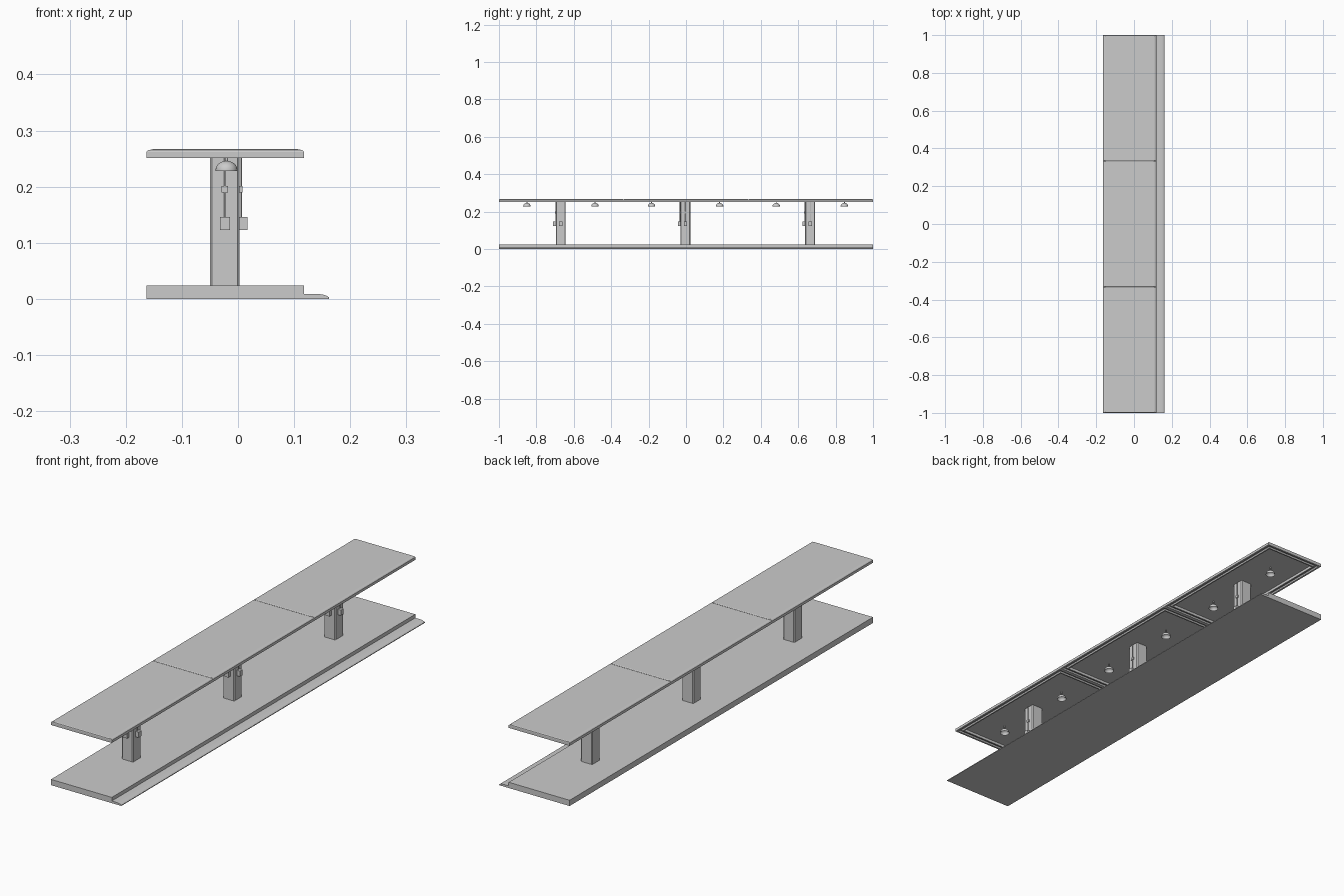
import bpy, bmesh, math

if "Cube" in bpy.data.objects:
    bpy.data.objects.remove(bpy.data.objects["Cube"])

GREY = bpy.data.materials.new("light_grey")
GREY.use_nodes = True
colour = (0.6, 0.6, 0.6, 1)
GREY.diffuse_color = colour
GREY.node_tree.nodes["Principled BSDF"].inputs["Base Color"].default_value = colour


def finish(bm, name):
    bmesh.ops.recalc_face_normals(bm, faces=bm.faces)
    mesh = bpy.data.meshes.new(name)
    bm.to_mesh(mesh)
    bm.free()
    mesh.materials.append(GREY)
    ob = bpy.data.objects.new(name, mesh)
    bpy.context.collection.objects.link(ob)
    return ob


def smooth(ob):
    bpy.ops.object.select_all(action="DESELECT")
    ob.select_set(True)
    bpy.context.view_layer.objects.active = ob
    bpy.ops.object.shade_smooth_by_angle(angle=math.radians(40))


def box(name, x, y, z):
    """Box from (min, max) pairs."""
    bm = bmesh.new()
    bmesh.ops.create_cube(bm, size=1)
    for v in bm.verts:
        v.co = [r[0] if c < 0 else r[1] for c, r in zip(v.co, (x, y, z))]
    return finish(bm, name)


def stacked(name, x, y, loops):
    """Rectangular rings (inset x, inset y, z) skinned in order, capped at both ends."""
    bm = bmesh.new()
    rings = []
    for ix, iy, z in loops:
        a, b, c, d = x[0] + ix, x[1] - ix, y[0] + iy, y[1] - iy
        rings.append([bm.verts.new((px, py, z))
                      for px, py in ((a, c), (b, c), (b, d), (a, d))])
    for r, s in zip(rings, rings[1:]):
        for i in range(4):
            j = (i + 1) % 4
            bm.faces.new((r[i], r[j], s[j], s[i]))
    bm.faces.new(rings[0])
    bm.faces.new(rings[-1])
    return finish(bm, name)


def rod(name, x, y, z0, z1, radius):
    bm = bmesh.new()
    bmesh.ops.create_cone(bm, cap_ends=True, segments=10, radius1=radius,
                          radius2=radius, depth=z1 - z0)
    bmesh.ops.translate(bm, verts=bm.verts, vec=(x, y, (z0 + z1) / 2))
    ob = finish(bm, name)
    smooth(ob)


def lathe(name, x, y, z, profile, steps=24):
    bm = bmesh.new()
    verts = [bm.verts.new((r, 0, h)) for r, h in profile]
    edges = [bm.edges.new(p) for p in zip(verts, verts[1:])]
    bmesh.ops.spin(bm, geom=verts + edges, cent=(0, 0, 0), axis=(0, 0, 1),
                   angle=math.tau, steps=steps, use_merge=True)
    bmesh.ops.remove_doubles(bm, verts=bm.verts, dist=1e-5)
    bmesh.ops.translate(bm, verts=bm.verts, vec=(x, y, z))
    smooth(finish(bm, name))


DECK = (-0.163, 0.118)
CEILING = 0.262

# Platform and its low rounded kerb
box("platform", DECK, (-1, 1), (0, 0.024))
bm = bmesh.new()
outline = [(0.118, 0), (0.162, 0), (0.162, 0.003), (0.157, 0.006),
           (0.15, 0.008), (0.14, 0.009), (0.118, 0.009)]
kerb = bm.faces.new([bm.verts.new((x, -1, z)) for x, z in outline])
ext = bmesh.ops.extrude_face_region(bm, geom=[kerb])["geom"]
bmesh.ops.translate(bm, vec=(0, 2, 0),
                    verts=[g for g in ext if isinstance(g, bmesh.types.BMVert)])
finish(bm, "kerb")

# Roof section: recessed ceiling, inner rib, groove, outer lip, rounded top edge
roof_rings = [(0.026, 0.026, CEILING), (0.026, 0.026, 0.251), (0.02, 0.02, 0.251),
              (0.02, 0.02, 0.258), (0.008, 0.008, 0.258), (0.008, 0.008, 0.251),
              (0, 0, 0.251), (0, 0, 0.262), (0.003, 0.001, 0.265),
              (0.012, 0.004, 0.267)]

# Hollow lamp bowl, outside then inside
R = 0.0195
arc = [math.radians(a) for a in range(0, 91, 15)]
bowl = [(R * math.cos(a), 0.002 + 0.016 * math.sin(a)) for a in arc]
inner = [(0.9 * r, 0.9 * h) for r, h in reversed(bowl)]
bowl = [(0, bowl[-1][1])] + bowl[-2::-1] + [(R, 0)] + inner[::-1][:-1] + [(0, inner[0][1])]

CX, HALF = -0.0235, 0.0265
for k in (-1, 0, 1):
    mid = k * 2 / 3
    stacked("roof_section", DECK, (mid - 1 / 3, mid + 1 / 3), roof_rings)

    # Column with chamfered corners
    cy = mid - 0.003
    c = 0.004
    bm = bmesh.new()
    ring = []
    for sx, sy in ((1, 1), (-1, 1), (-1, -1), (1, -1)):
        pair = [(sx * HALF, sy * (HALF - c)), (sx * (HALF - c), sy * HALF)]
        ring += pair if sx * sy > 0 else pair[::-1]
    base = bm.faces.new([bm.verts.new((CX + x, cy + y, 0.024)) for x, y in ring])
    ext = bmesh.ops.extrude_face_region(bm, geom=[base])["geom"]
    bmesh.ops.translate(bm, vec=(0, 0, CEILING - 0.024),
                        verts=[g for g in ext if isinstance(g, bmesh.types.BMVert)])
    finish(bm, "column")

    # Control box, clip and conduit on the front face
    face = cy - HALF
    box("front_control_box", (CX - 0.009, CX + 0.009), (face - 0.014, face), (0.123, 0.146))
    box("front_clip", (CX - 0.006, CX + 0.006), (face - 0.005, face), (0.19, 0.201))
    rod("front_conduit", CX, face - 0.0025, 0.146, CEILING, 0.0015)

    # The same set on the left face
    face = CX + HALF
    box("side_control_box", (face, face + 0.014), (cy - 0.009, cy + 0.009), (0.123, 0.146))
    box("side_clip", (face, face + 0.005), (cy - 0.006, cy + 0.006), (0.19, 0.201))
    rod("side_conduit", face + 0.0025, cy, 0.146, CEILING, 0.0015)

    # Hanging lamps
    for side in (-1, 1):
        ly = mid - 0.002 + side * 0.182
        lathe("lamp_bowl", -0.0205, ly, 0.228, bowl)
        rod("lamp_stem", -0.0205, ly, 0.244, CEILING, 0.0025)
